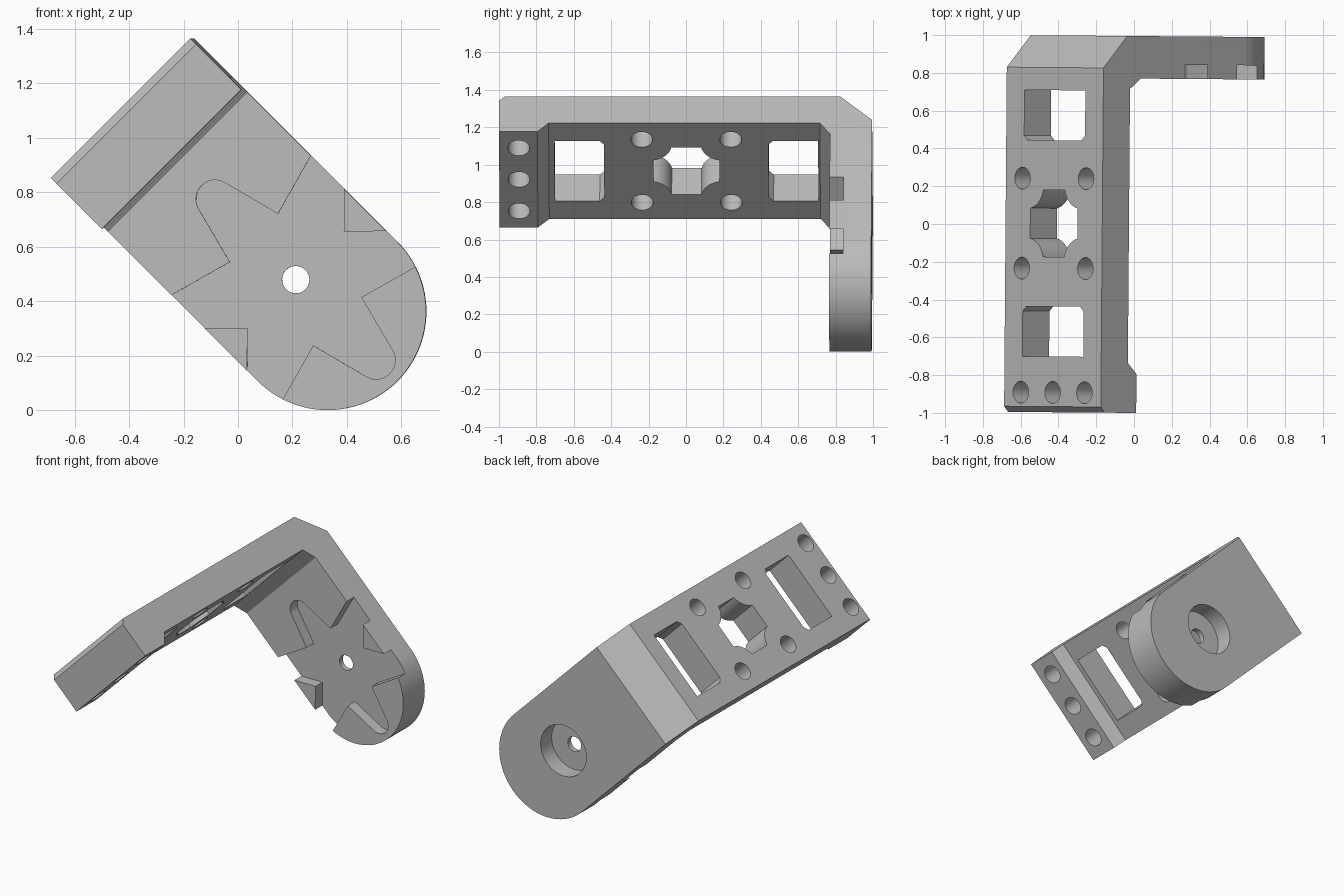
import bpy, bmesh
from math import radians, cos, sin, pi
from mathutils import Matrix

cube = bpy.data.objects.get("Cube")
if cube:
    bpy.data.objects.remove(cube)

# Local frame: x runs down the arm, y front to back, z across the width
HALF_W = 0.362
ROUND_X = 1.055      # centre of the rounded arm end
HUB_X = 0.89         # centre of the arm hole and star pocket


def arc(cx, cy, r, start, end, n):
    step = (end - start) / n
    return [(cx + r * cos(radians(start + i * step)),
             cy + r * sin(radians(start + i * step))) for i in range(n + 1)]


def circle(cx, cy, r, n=32):
    return arc(cx, cy, r, 0, 360, n)[:-1]


def prism(name, pts, axis, lo, hi):
    """Extrude a 2D outline along one local axis."""
    place = {"x": lambda a, b, h: (h, a, b),
             "y": lambda a, b, h: (a, h, b),
             "z": lambda a, b, h: (a, b, h)}[axis]
    bm = bmesh.new()
    rings = [[bm.verts.new(place(a, b, h)) for a, b in pts] for h in (lo, hi)]
    for ring in rings:
        bm.faces.new(ring)
    for i in range(len(pts)):
        j = (i + 1) % len(pts)
        bm.faces.new((rings[0][i], rings[0][j], rings[1][j], rings[1][i]))
    bmesh.ops.recalc_face_normals(bm, faces=bm.faces)
    mesh = bpy.data.meshes.new(name)
    bm.to_mesh(mesh)
    bm.free()
    obj = bpy.data.objects.new(name, mesh)
    bpy.context.collection.objects.link(obj)
    return obj


def combine(body, tool, operation="DIFFERENCE"):
    """Apply a boolean and remove its helper."""
    mod = body.modifiers.new("cut", "BOOLEAN")
    mod.object = tool
    mod.operation = operation
    mod.solver = "EXACT"
    bpy.context.view_layer.objects.active = body
    bpy.ops.object.modifier_apply(modifier=mod.name)
    bpy.data.objects.remove(tool)


# L-shaped side profile with chamfered corners
profile = [(0.03, -1), (0, -0.97), (0, 0.825), (0.177, 0.995), (1.6, 0.995),
           (1.6, 0.77), (0.28, 0.77), (0.2, 0.715), (0.2, -0.735),
           (0.265, -0.795), (0.265, -1)]
bracket = prism("angle_bracket", profile, "z", -0.5, 0.5)

# Trim to width and round the arm end
outline = [(-0.1, -HALF_W)] + arc(ROUND_X, 0, HALF_W, -90, 90, 48) + [(-0.1, HALF_W)]
combine(bracket, prism("outline_trim", outline, "y", -1.2, 1.2), "INTERSECT")

# Six-armed star pocket; the four slanted arms run out through the sides
star = []
for k in range(6):
    along, radius = (0.418, 0.07) if k % 3 == 0 else (0.52, 0.045)
    arm = [(0.2165, -0.125)] + arc(along, 0, radius, -75, 75, 12)
    c, s = cos(k * pi / 3), sin(k * pi / 3)
    star += [(HUB_X + c * a - s * b, s * a + c * b) for a, b in arm]
combine(bracket, prism("star_pocket", star, "y", 0.6, 0.845))

# Arm through hole and rear counterbore
combine(bracket, prism("counterbore", circle(HUB_X, 0, 0.17, 48), "y", 0.88, 1.2))
combine(bracket, prism("arm_hole", circle(HUB_X, 0, 0.05), "y", 0.6, 1.2))

# Rectangular windows, with the corners nearest the middle clipped
window = [(0.705, -0.228), (0.705, 0.228), (0.465, 0.228), (0.44, 0.2),
          (0.44, -0.2), (0.465, -0.228)]
for side in (-1, 1):
    pts = [(side * a, b) for a, b in window]
    combine(bracket, prism("window", pts, "x", -0.2, 0.5))

# Central opening with scalloped corners
opening = []
for k in range(4):
    c, s = round(cos(k * pi / 2)), round(sin(k * pi / 2))
    corner = arc(0.2, 0.2, 0.1223, 259.2, 190.8, 10)
    opening += [(c * a - s * b, s * a + c * b) for a, b in corner]
combine(bracket, prism("central_opening", opening, "x", -0.2, 0.5))

# Screw holes: four round the opening, three along the front end
spots = [(y, z) for y in (-0.238, 0.238) for z in (-0.238, 0.238)]
spots += [(-0.895, z) for z in (-0.238, 0, 0.238)]
for y, z in spots:
    combine(bracket, prism("screw_hole", circle(y, z, 0.058), "x", -0.2, 0.5))

# Tilt the finished bracket into place
bracket.data.transform(Matrix.Rotation(radians(-0.45), 4, "Z")
                       @ Matrix.Translation((-0.424, 0, 1.108))
                       @ Matrix.Rotation(radians(45), 4, "Y"))

# Plain grey plastic
grey = bpy.data.materials.new("grey_plastic")
grey.use_nodes = True
colour = (0.5, 0.5, 0.5, 1)
grey.diffuse_color = colour
grey.node_tree.nodes["Principled BSDF"].inputs["Base Color"].default_value = colour
bracket.data.materials.clear()
bracket.data.materials.append(grey)
for poly in bracket.data.polygons:
    poly.material_index = 0

bpy.ops.object.select_all(action="DESELECT")
bracket.select_set(True)
bpy.context.view_layer.objects.active = bracket
bpy.ops.object.shade_smooth_by_angle(angle=radians(30))
